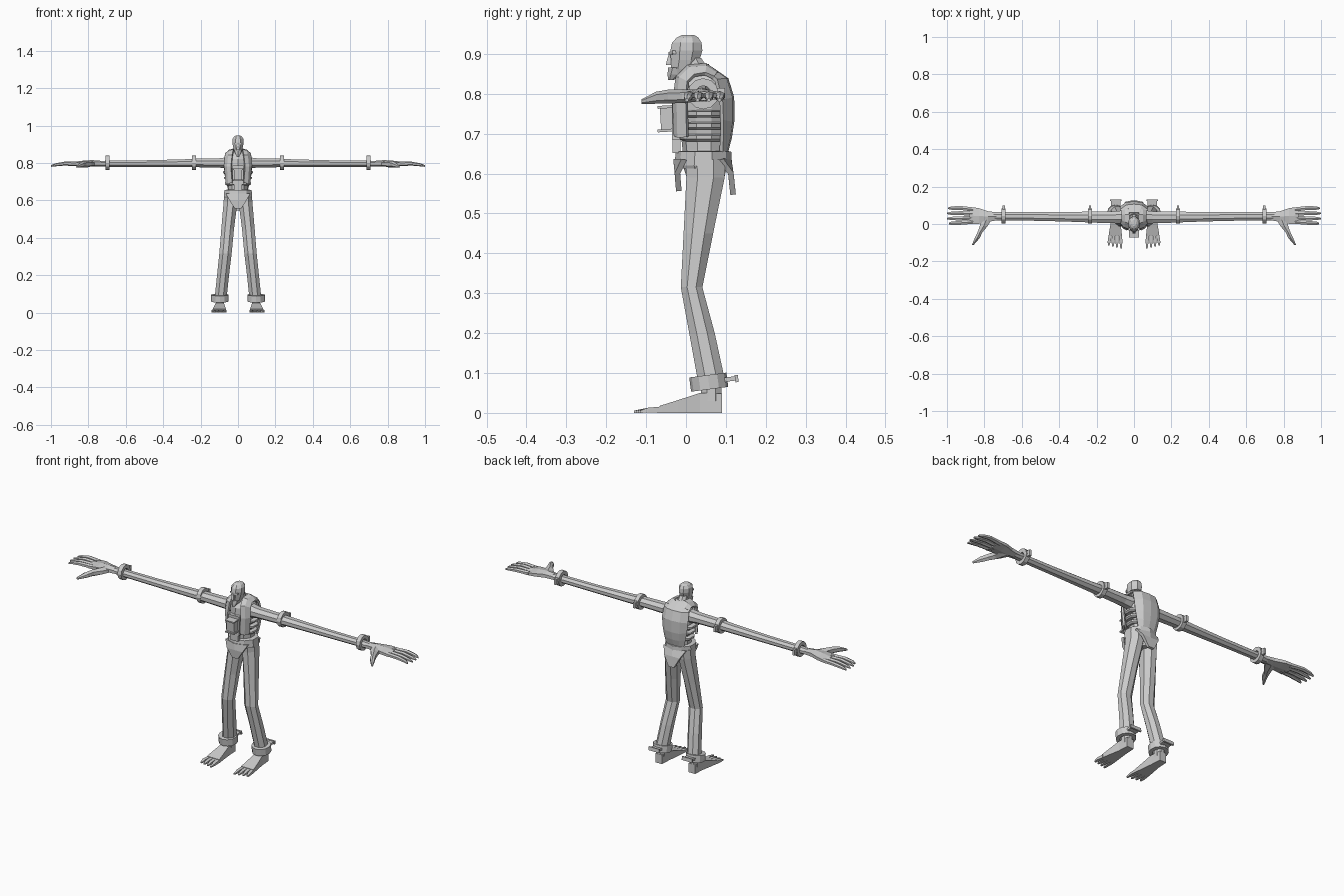
import bpy, bmesh, math
from mathutils import Matrix, Vector

AXES = {'x': (Vector((0, 1, 0)), Vector((0, 0, 1))),
        'y': (Vector((1, 0, 0)), Vector((0, 0, 1))),
        'z': (Vector((1, 0, 0)), Vector((0, 1, 0)))}


def finish(name, bm, mirror=False, thick=0):
    bmesh.ops.recalc_face_normals(bm, faces=bm.faces)
    me = bpy.data.meshes.new(name)
    bm.to_mesh(me)
    bm.free()
    ob = bpy.data.objects.new(name, me)
    bpy.context.collection.objects.link(ob)
    if mirror:
        m = ob.modifiers.new("mirror", 'MIRROR')
        m.use_clip = True
    if thick:
        s = ob.modifiers.new("thickness", 'SOLIDIFY')
        s.thickness, s.offset = thick, 0
    return ob


def loft(name, axis, rings, n=8, mirror=False):
    """Skin rings (x, y, z, half extent a, half extent b) across an axis."""
    u, v = AXES[axis]
    k = 1 / math.cos(math.pi / n)
    bm = bmesh.new()
    loops = []
    for x, y, z, a, b in rings:
        loop = []
        for i in range(n):
            t = math.tau * (i + 0.5) / n
            loop.append(bm.verts.new(Vector((x, y, z)) + u * (a * k * math.cos(t)) + v * (b * k * math.sin(t))))
        loops.append(loop)
    for p, q in zip(loops, loops[1:]):
        for i in range(n):
            j = (i + 1) % n
            bm.faces.new((p[i], p[j], q[j], q[i]))
    bm.faces.new(loops[0])
    bm.faces.new(loops[-1])
    return finish(name, bm, mirror)


def sheet(name, rows, thick=0.01, mirror=True):
    """Skin rows of points and give the sheet a thickness."""
    bm = bmesh.new()
    g = [[bm.verts.new(p) for p in r] for r in rows]
    for p, q in zip(g, g[1:]):
        for i in range(len(p) - 1):
            bm.faces.new((p[i], p[i + 1], q[i + 1], q[i]))
    return finish(name, bm, mirror, thick)


def box(name, c, s, mirror=False, tilt=0):
    bm = bmesh.new()
    bmesh.ops.create_cube(bm, size=1, matrix=Matrix.Translation(c) @ Matrix.Rotation(tilt, 4, 'X')
                          @ Matrix.Diagonal((*s, 1)))
    return finish(name, bm, mirror)


def cuff(name, c, axis, inner, outer, h, tilt=0):
    """Faceted hollow ring, mirrored to the other side."""
    bm = bmesh.new()
    u, v = AXES[axis]
    w = u.cross(v)
    n = 12
    rot = Matrix.Rotation(tilt, 3, 'X')
    prof = [(inner, -h), (outer, -h), (outer, h), (inner, h)]
    g = [[bm.verts.new(Vector(c) + rot @ (r * (u * math.cos(math.tau * i / n) + v * math.sin(math.tau * i / n))
          + w * d)) for r, d in prof] for i in range(n)]
    for i in range(n):
        p, q = g[i], g[(i + 1) % n]
        for j in range(4):
            bm.faces.new((p[j], p[(j + 1) % 4], q[(j + 1) % 4], q[j]))
    return finish(name, bm, True)


# head, face and beard
loft("head", 'z', [(0, -.012, .846, .014, .022), (0, -.008, .862, .02, .03), (0, -.002, .885, .026, .036),
                   (0, .001, .908, .03, .04), (0, .002, .928, .029, .037), (0, .004, .941, .021, .027),
                   (0, .005, .947, .011, .016)])
loft("neck", 'z', [(0, .035, .845, .032, .032), (0, .024, .868, .022, .028), (0, .014, .89, .02, .024)])
loft("nose", 'z', [(0, -.04, .872, .007, .01), (0, -.04, .88, .007, .009), (0, -.036, .903, .004, .006)], 4)
loft("brow", 'x', [(-.022, -.026, .904, .008, .004), (0, -.036, .9, .008, .004), (.022, -.026, .904, .008, .004)], 4)
loft("beard", 'z', [(0, -.038, .834, .006, .006), (0, -.03, .848, .014, .014), (0, -.022, .866, .019, .02)], 6)

# torso, ribs and belt
loft("torso", 'z', [(0, .05, .57, .03, .04), (0, .048, .61, .058, .05), (0, .046, .66, .052, .052),
                    (0, .045, .7, .052, .055), (0, .043, .76, .06, .064), (0, .045, .82, .062, .064),
                    (0, .045, .845, .05, .048), (0, .035, .864, .03, .03)], 10)
for i, z in enumerate((.69, .72, .75)):
    loft(f"rib_band_{i}", 'z', [(0, .045, z - .01, .062 + .005 * i, .05), (0, .045, z - .004, .069 + .005 * i, .057),
                                (0, .045, z + .005, .069 + .005 * i, .057), (0, .045, z + .009, .06, .05)], 10)
loft("belt", 'z', [(0, .043, .613, .072, .066), (0, .043, .62, .075, .069),
                   (0, .044, .655, .073, .066), (0, .044, .657, .06, .055)], 10)
box("belt_buckle", (0, -.024, .672), (.045, .02, .04))

# open vest: front panels running over the shoulders, and the back
sheet("vest_front", [[(.03, -.026, .695), (.05, -.018, .69), (.062, .004, .692)],
                     [(.036, -.03, .78), (.056, -.02, .78), (.07, .002, .78)],
                     [(.03, -.022, .84), (.05, -.014, .84), (.068, .005, .83)],
                     [(.024, .005, .868), (.045, .012, .864), (.064, .022, .846)],
                     [(.024, .05, .872), (.045, .05, .866), (.064, .048, .85)],
                     [(.03, .08, .85), (.046, .075, .85), (.068, .07, .84)]])
sheet("vest_back", [[(0, .058, .866), (.03, .058, .866), (.06, .055, .852)],
                    [(0, .102, .836), (.04, .098, .836), (.07, .075, .834)],
                    [(0, .116, .79), (.042, .112, .79), (.073, .088, .785)],
                    [(0, .116, .73), (.04, .112, .73), (.068, .09, .735)],
                    [(0, .11, .69), (.034, .107, .69), (.06, .09, .695)],
                    [(0, .1, .652), (.03, .097, .652), (.05, .088, .655)]])
sheet("collar", [[(0, .054, .872), (.022, .045, .872), (.03, .01, .868)],
                 [(0, .062, .858), (.03, .055, .858), (.038, .01, .855)]], .008)
# chest pouch with a rim at top and bottom
box("chest_pouch", (0, -.048, .738), (.044, .032, .056), tilt=.06)
for z in (.708, .767):
    box("pouch_rim", (0, -.05, z), (.052, .042, .007), tilt=.06)
box("chest_plate", (0, -.025, .735), (.06, .02, .1))

# hanging cloths, front and back
for name, y0, y1, zb in (("front_cloth", -.025, -.018, .556), ("back_cloth", .107, .118, .547)):
    sheet(name, [[(0, y0, .635), (.064, y0 + (.02 if y0 < 0 else -.02), .635)],
                 [(0, (y0 + y1) / 2, .6), (.045, (y0 + y1) / 2, .6)],
                 [(0, y1, zb), (.016, y1, zb)]], .014)

# legs, ankle cuffs and feet
loft("leg", 'z', [(.04, .048, .635, .034, .05), (.04, .049, .59, .037, .048), (.055, .031, .45, .034, .037),
                  (.067, .014, .315, .033, .027), (.08, .04, .2, .032, .032), (.092, .063, .085, .032, .034)], 8, True)
cuff("ankle_cuff", (.097, .057, .077), 'z', .028, .047, .018, .13)
box("cuff_lug", (.097, .112, .085), (.05, .03, .011), True, .13)
box("cuff_lug_end", (.097, .127, .086), (.06, .008, .018), True, .13)
loft("ankle", 'z', [(.097, .063, .03, .021, .026), (.095, .063, .09, .022, .026)], 8, True)
loft("foot", 'y', [(.097, .09, .024, .019, .024), (.097, .035, .025, .022, .025),
                   (.099, -.02, .016, .03, .016), (.1, -.065, .009, .036, .009)], 4, True)
for i in range(4):
    x, tip = .073 + .018 * i, -.13 + .005 * i
    loft(f"toe_{i}", 'y', [(x, -.06, .008, .009, .008), (x + .003 * (i - 1), -.095, .007, .008, .006),
                           (x + .004 * (i - 1), tip, .003, .004, .003)], 4, True)

# arms and arm cuffs
loft("arm", 'x', [(.045, .038, .8, .036, .032), (.1, .036, .8, .032, .025), (.21, .037, .8, .03, .023),
                  (.3, .038, .798, .027, .021), (.5, .04, .796, .023, .018), (.68, .041, .796, .022, .017),
                  (.75, .041, .796, .022, .014)], 8, True)
for name, x in (("upper_arm_cuff", .235), ("wrist_cuff", .697)):
    cuff(name, (x, .043, .8), 'x', .02, .039, .011)
    box(name + "_lug", (x, .087, .8), (.012, .022, .03), True)

# hands
loft("palm", 'x', [(.73, .041, .796, .021, .013), (.78, .04, .798, .028, .015), (.83, .043, .797, .042, .013),
                   (.88, .045, .794, .046, .01)], 6, True)
for i, (y0, y1, y2, tip) in enumerate(((.012, .006, .002, .99), (.034, .03, .029, 1), (.056, .058, .057, 1),
                                       (.078, .086, .084, .995))):
    loft(f"finger_{i}", 'x', [(.86, y0, .795, .011, .01), (.93, y1, .796, .0105, .009),
                              (.975, (y1 + y2) / 2, .79, .009, .007), (tip, y2, .784, .004, .004)], 6, True)
loft("thumb", 'y', [(.785, .035, .796, .03, .013), (.803, -.01, .794, .021, .015), (.824, -.045, .793, .013, .015),
                    (.838, -.075, .79, .013, .013), (.862, -.112, .78, .005, .005)], 6, True)
